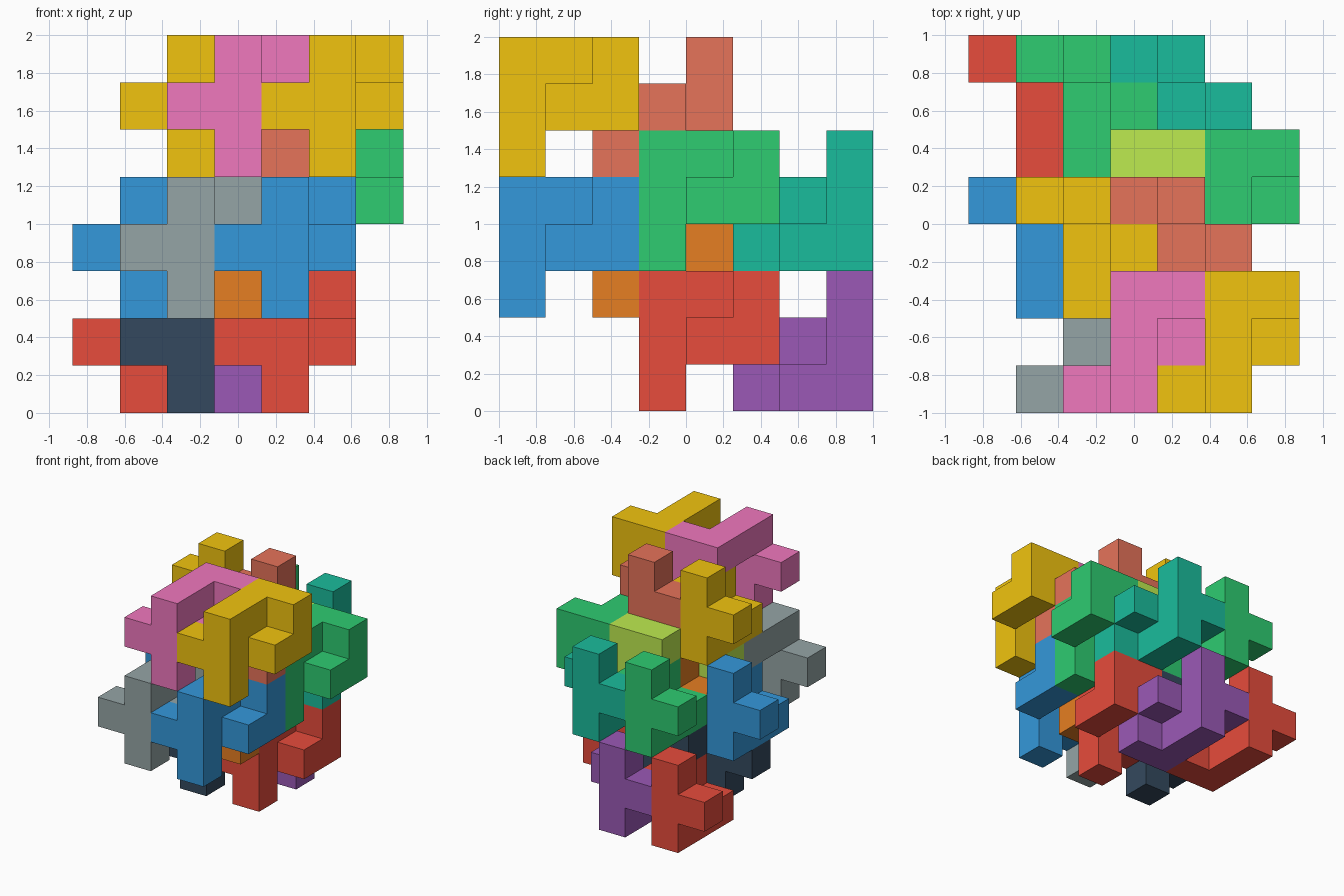
import bpy, bmesh, math
from mathutils import Vector

if "Cube" in bpy.data.objects:
    bpy.data.objects.remove(bpy.data.objects["Cube"])

U = 0.25                                   # cube size
ORIGIN = Vector((-0.875, -1.0, 0.0))

# Nine-cube piece, and the same piece turned half a turn about x
PIECE = [(-1, 0, 1), (0, 0, 0), (0, 0, 1), (0, 0, 2), (0, 1, 2),
         (0, 2, 2), (1, 2, 2), (1, 2, 1), (1, 1, 1)]
TURNED = [(x, -y, -z) for x, y, z in PIECE]

COLOURS = {
    "red": "E74C3C", "blue": "3498DB", "green": "2ECC71", "yellow": "F1C40F",
    "purple": "9B59B6", "teal": "1ABC9C", "orange": "E67E22", "navy": "34495E",
    "grey": "95A5A6", "salmon": "E6735A", "lime": "BEEB50", "pink": "F078BE",
}


def material(name):
    """Material with the hex colour converted to linear values."""
    mat = bpy.data.materials.get(name)
    if mat is None:
        mat = bpy.data.materials.new(name)
        srgb = [int(COLOURS[name][i:i + 2], 16) / 255 for i in (0, 2, 4)]
        mat.diffuse_color = [((c + 0.055) / 1.055) ** 2.4 if c > 0.04 else c / 12.92
                             for c in srgb] + [1.0]
        mat.use_nodes = True
        mat.node_tree.nodes["Principled BSDF"].inputs["Base Color"].default_value = mat.diffuse_color
    return mat


def polycube(name, cells, offset, colour):
    """One solid from unit cubes, keeping only the outer faces."""
    bm = bmesh.new()
    filled = set(cells)
    for cell in cells:
        centre = Vector(cell) + Vector(offset) + Vector((0.5, 0.5, 0.5))
        for axis in range(3):
            for side in (-1, 1):
                step = [0, 0, 0]
                step[axis] = side
                if tuple(c + s for c, s in zip(cell, step)) in filled:
                    continue
                u, v = Vector((0, 0, 0)), Vector((0, 0, 0))
                u[(axis + 1) % 3] = 0.5
                v[(axis + 2) % 3] = 0.5 * side
                mid = centre + Vector(step) * 0.5
                bm.faces.new([bm.verts.new((mid + a * u + b * v) * U + ORIGIN)
                              for a, b in ((-1, -1), (1, -1), (1, 1), (-1, 1))])
    bmesh.ops.remove_doubles(bm, verts=bm.verts, dist=1e-4)
    bmesh.ops.dissolve_limit(bm, angle_limit=math.radians(1),
                             verts=bm.verts, edges=bm.edges)
    mesh = bpy.data.meshes.new(name)
    bm.to_mesh(mesh)
    bm.free()
    mesh.materials.append(material(colour))
    obj = bpy.data.objects.new(name, mesh)
    bpy.context.collection.objects.link(obj)


# Rows of interlocking pieces: (shape, label, first offset, colours of the 2 x 2 block)
# Within a block pieces repeat by (2, 0, 0) sideways and (1, 0, 3) upwards.
ROWS = [
    (PIECE, "front_piece", (2, 0, 2), ("grey", "blue", "pink", "yellow")),
    (PIECE, "middle_piece", (2, 3, 0), ("navy", "red", "lime", "green")),
    (TURNED, "turned_middle_piece", (1, 4, 4), ("blue", "orange", "yellow", "salmon")),
    (TURNED, "turned_back_piece", (1, 7, 2), ("red", "purple", "green", "teal")),
]

for cells, label, (x, y, z), colours in ROWS:
    for n, colour in enumerate(colours):
        across, up = n % 2, n // 2
        polycube(f"{label}_{colour}", cells,
                 (x + 2 * across + up, y, z + 3 * up), colour)
